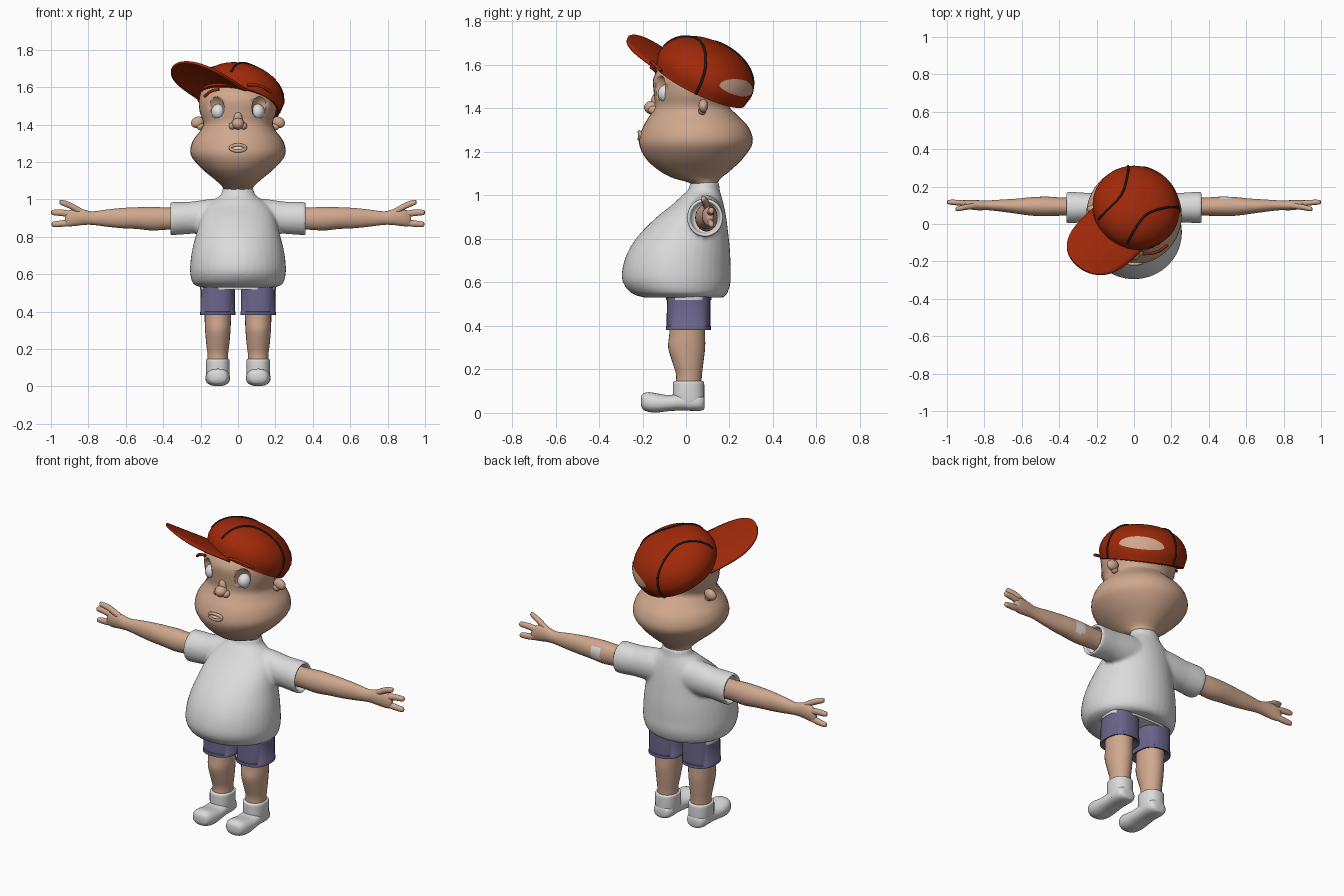
import bpy, bmesh, math
from mathutils import Matrix, Vector

if "Cube" in bpy.data.objects:
    bpy.data.objects.remove(bpy.data.objects["Cube"])


def colour(name, *rgb):
    m = bpy.data.materials.new(name)
    m.use_nodes = True
    m.diffuse_color = (*rgb, 1)
    m.node_tree.nodes["Principled BSDF"].inputs["Base Color"].default_value = (*rgb, 1)
    return m


SKIN = colour("skin", 0.63, 0.39, 0.27)
WHITE = colour("white_cloth", 0.71, 0.71, 0.71)
EYE = colour("eye_white", 0.75, 0.76, 0.78)
PURPLE = colour("purple_cloth", 0.145, 0.128, 0.255)
RED = colour("cap_red", 0.35, 0.022, 0.003)
BROW = colour("brow_red", 0.3, 0.018, 0.004)
BLACK = colour("black", 0.012, 0.01, 0.01)


def finish(name, bm, *mats, angle=50):
    bmesh.ops.recalc_face_normals(bm, faces=bm.faces)
    me = bpy.data.meshes.new(name)
    bm.to_mesh(me)
    bm.free()
    ob = bpy.data.objects.new(name, me)
    bpy.context.collection.objects.link(ob)
    for m in mats:
        me.materials.append(m)
    bpy.ops.object.select_all(action="DESELECT")
    ob.select_set(True)
    bpy.context.view_layer.objects.active = ob
    bpy.ops.object.shade_smooth_by_angle(angle=math.radians(angle))
    return ob


def smooth_rows(rows, steps):
    out = []
    for i in range(len(rows) - 1):
        p = [rows[max(i - 1, 0)], rows[i], rows[i + 1], rows[min(i + 2, len(rows) - 1)]]
        for k in range(steps):
            t = k / steps
            out.append([b + t / 2 * (c - a + t * (2 * a - 5 * b + 4 * c - d + t * (3 * (b - c) + d - a)))
                        for a, b, c, d in zip(*p)])
    return out + [list(rows[-1])]


PLACE = {"x": lambda t, a, b: (t, a, b), "y": lambda t, a, b: (a, t, b), "z": lambda t, a, b: (a, b, t)}


def loft(bm, axis, rows, n=28, steps=4, power=2.0):
    """Rows: position on the axis, two centre coordinates, two radii."""
    rings = []
    for t, a, b, ra, rb in smooth_rows(rows, steps):
        ring = []
        for i in range(n):
            c, s = math.cos(math.tau * i / n), math.sin(math.tau * i / n)
            u = math.copysign(abs(c) ** (2 / power), c)
            v = math.copysign(abs(s) ** (2 / power), s)
            ring.append(bm.verts.new(PLACE[axis](t, a + ra * u, b + rb * v)))
        rings.append(ring)
    for r, q in zip(rings, rings[1:]):
        for i in range(n):
            bm.faces.new((r[i], r[(i + 1) % n], q[(i + 1) % n], q[i]))
    bm.faces.new(rings[0])
    bm.faces.new(rings[-1])


def upright(rows, x=0):
    """Rows of height, half width, front y and back y."""
    return [(z, x, (f + b) / 2, w, (b - f) / 2) for z, w, f, b in rows]


def ball(name, centre, radii, mat, tilt=0):
    bm = bmesh.new()
    m = Matrix.Translation(centre) @ Matrix.Rotation(tilt, 4, "Y") @ Matrix.Diagonal((*radii, 1))
    bmesh.ops.create_uvsphere(bm, u_segments=24, v_segments=14, radius=1, matrix=m)
    return finish(name, bm, mat)


def carve(target, cutter):
    mod = target.modifiers.new("socket", "BOOLEAN")
    mod.operation, mod.object, mod.solver = "DIFFERENCE", cutter, "EXACT"
    bpy.context.view_layer.objects.active = target
    bpy.ops.object.modifier_apply(modifier=mod.name)
    bpy.data.objects.remove(cutter)


def cord(name, pts, radius, mat, cyclic=False):
    cu = bpy.data.curves.new(name, "CURVE")
    cu.dimensions = "3D"
    cu.bevel_depth, cu.bevel_resolution, cu.use_fill_caps = radius, 3, True
    sp = cu.splines.new("POLY")
    sp.points.add(len(pts) - 1)
    for p, co in zip(sp.points, pts):
        p.co = (*co, 1)
    sp.use_cyclic_u, sp.use_smooth = cyclic, True
    cu.materials.append(mat)
    bpy.context.collection.objects.link(bpy.data.objects.new(name, cu))


# Shirt: body and sleeves blended into one surface
bm = bmesh.new()
loft(bm, "z", upright([(.53, .2, -.19, .17), (.55, .24, -.25, .19), (.6, .255, -.29, .205), (.66, .255, -.293, .205),
                       (.74, .243, -.268, .203), (.82, .222, -.215, .195), (.9, .2, -.135, .185),
                       (.96, .17, -.06, .173), (1, .125, -.018, .162), (1.025, .092, .01, .155),
                       (1.06, .083, .02, .153)]), n=40)
for s in (1, -1):
    loft(bm, "x", [(s * x, .088, z, ry, rz) for x, z, ry, rz in
                   [(.05, .91, .08, .09), (.15, .908, .08, .094), (.25, .902, .079, .086), (.358, .897, .084, .089),
                    (.358, .897, .068, .073), (.32, .897, .066, .071)]], steps=2)
shirt = finish("shirt", bm, WHITE)
rm = shirt.modifiers.new("blend", "REMESH")
rm.mode, rm.voxel_size, rm.use_smooth_shade = "VOXEL", .01, True
sm = shirt.modifiers.new("soften", "SMOOTH")
sm.iterations, sm.factor = 5, .5

bm = bmesh.new()
loft(bm, "z", upright([(.518, .203, -.092, .117), (.56, .203, -.092, .117)]), steps=1, power=3)
finish("undershirt_hem", bm, WHITE)

# Head and neck
bm = bmesh.new()
loft(bm, "z", upright([(1.02, .07, .03, .14), (1.055, .078, .02, .145), (1.08, .095, -.06, .162), (1.115, .135, -.125, .205),
                       (1.17, .2, -.185, .262), (1.24, .253, -.216, .306), (1.31, .243, -.2, .29),
                       (1.37, .2, -.165, .235), (1.41, .186, -.145, .2), (1.47, .205, -.148, .215),
                       (1.54, .208, -.15, .23), (1.6, .185, -.11, .21), (1.66, .12, -.04, .15),
                       (1.69, .03, .03, .08)]), n=40)
head = finish("head", bm, SKIN)

# Face
ball("nose_tip", (0, -.155, 1.404), (.034, .038, .031), SKIN)
ball("nose_bridge", (0, -.132, 1.428), (.026, .03, .045), SKIN)
ball("teeth", (0, -.209, 1.273), (.034, .012, .013), EYE)
oval = [(math.cos(math.tau * i / 24), math.sin(math.tau * i / 24)) for i in range(24)]
cord("lips", [(.04 * c, -.214 + .006 * c * c, 1.275 + .016 * v) for c, v in oval], .009, SKIN, True)
for s, side in ((1, "left"), (-1, "right")):
    ball(side + "_nostril", (s * .029, -.148, 1.392), (.02, .026, .02), SKIN)
    carve(head, ball(side + "_socket_cutter", (s * .12, -.145, 1.493), (.047, .065, .068), SKIN, s * .15))
    ball(side + "_eyeball", (s * .106, -.088, 1.468), (.037, .042, .042), EYE)
    ball(side + "_ear", (s * .215, .08, 1.412), (.037, .022, .03), SKIN, s * .35)
    ball(side + "_ear_lobe", (s * .2, .075, 1.39), (.022, .018, .02), SKIN)
cord("left_eyebrow", [(.05, -.16, 1.612), (.1, -.156, 1.612), (.14, -.142, 1.598), (.178, -.113, 1.572)], .008, BROW)
cord("right_eyebrow", [(-.1, -.16, 1.588), (-.13, -.152, 1.584), (-.155, -.14, 1.572), (-.18, -.122, 1.55)], .008, BROW)

# Cap frame: x runs to the brim, y sideways, z up through the crown
up = Vector((.23, .47, 1)).normalized()
fwd = Vector((-.64, -.77, 0))
fwd = (fwd - up * fwd.dot(up)).normalized()
CAP = Matrix((fwd, up.cross(fwd), up)).transposed().to_4x4()
CAP.translation = (0, .065, 1.506)
RAD, WALL, TOP = .236, .05, .16


def crown_radius(h):
    if h < WALL:
        return RAD - .011 * (1 - h / WALL)
    return RAD * max(0, 1 - ((h - WALL) / TOP) ** 2) ** (1 / 2.3)


def crown_height(r):
    return WALL + TOP * math.sqrt(max(0, 1 - (r / RAD) ** 2.3))


def on_crown(angle, h, lift=1.0):
    r = crown_radius(h) * lift
    return CAP @ Vector((r * math.cos(angle), r * math.sin(angle), h * lift))


heights = [0, .025] + [WALL + TOP * math.sin(i * math.pi / 28) for i in range(14)]
bm = bmesh.new()
loft(bm, "z", [(h, 0, 0, crown_radius(h), crown_radius(h)) for h in heights + [WALL + TOP * .9995]], n=48, steps=1)
bm.transform(CAP)
finish("cap_crown", bm, RED)

# Cap brim: rounded outline, gently arched across
bm = bmesh.new()
grid = []
for i in range(17):
    u = math.sin(i / 16 * math.pi / 2) * .998
    half = .175 * (1 - u ** 3.5) ** .5
    across = [half * v / 8 for v in range(-8, 9)]
    grid.append([bm.verts.new(CAP @ Vector((.14 + .335 * u, w - .018 * u, .018 - .8 * w * w))) for w in across])
for p, q in zip(grid, grid[1:]):
    for i in range(16):
        bm.faces.new((p[i], p[i + 1], q[i + 1], q[i]))
brim = finish("cap_brim", bm, RED)
so = brim.modifiers.new("thickness", "SOLIDIFY")
so.thickness, so.offset = .012, 0

# Cap seams and the gap at the back
seam = smooth_rows([(-.147, .184), (-.04, .13), (.05, .09), (.12, .085), (.21, .1)], 6)
for s, side in ((1, "left"), (-1, "right")):
    pts = [on_crown(math.atan2(s * b, a), crown_height(math.hypot(a, b))) for a, b in seam]
    pts.insert(0, on_crown(math.atan2(s * .184, -.147), 0))
    cord(side + "_cap_seam", pts, .006, BLACK)
bm = bmesh.new()
rings = [[bm.verts.new(on_crown(math.pi + .55 * k / 6 * c, .085 + (.048 if v > 0 else .022) * k / 6 * v, 1.012))
          for c, v in oval] for k in range(1, 7)]
bm.faces.new(rings[0])
for p, q in zip(rings, rings[1:]):
    for i in range(24):
        bm.faces.new((p[i], p[(i + 1) % 24], q[(i + 1) % 24], q[i]))
finish("cap_back_gap", bm, SKIN)

# Limbs
ARM = [(.3, .093, .897, .046, .057), (.38, .093, .897, .048, .059), (.46, .094, .897, .052, .063), (.54, .094, .9, .05, .058),
       (.62, .095, .9, .041, .054), (.7, .098, .9, .033, .046), (.78, .1, .9, .026, .036),
       (.83, .1, .905, .027, .042), (.88, .104, .903, .025, .046), (.915, .11, .895, .017, .038), (.925, .11, .895, .008, .025)]
FINGERS = {"thumb": ((.83, .098, .93), (.9, .09, .968), (.95, .08, .984)),
           "upper_finger": ((.88, .108, .918), (.94, .114, .928), (.995, .117, .93)),
           "lower_finger": ((.88, .108, .88), (.94, .114, .871), (.992, .117, .867))}
LEG = [(.1, .055, -.05, .07), (.17, .055, -.045, .073), (.23, .062, -.062, .08), (.3, .068, -.082, .088),
       (.36, .07, -.077, .088), (.45, .07, -.075, .088)]
SHORTS = [(.4, .07, -.07, .09), (.381, .088, -.085, .108), (.381, .095, -.093, .115), (.398, .095, -.093, .115),
          (.4, .093, -.09, .112), (.52, .092, -.087, .112), (.55, .09, -.085, .11)]
ANKLE = [(.03, .055, -.05, .08), (.06, .062, -.06, .084), (.13, .063, -.06, .084), (.143, .062, -.058, .082), (.146, .055, -.05, .075)]
# Foot rows: y, half width, sole height, top height
FOOT = [(-.208, .02, .035, .072), (-.198, .046, .016, .088), (-.17, .061, .004, .095), (-.13, .066, .002, .089),
        (-.08, .064, .008, .082), (-.02, .06, .011, .09), (.05, .058, .009, .09), (.078, .045, .013, .08),
        (.086, .025, .025, .065)]
for s, side in ((1, "left"), (-1, "right")):
    bm = bmesh.new()
    loft(bm, "x", [(s * r[0], *r[1:]) for r in ARM])
    if s > 0:  # pale patch behind the left forearm
        for f in bm.faces:
            c = f.calc_center_median()
            f.material_index = int(abs(c.x - .49) < .035 and abs(c.z - .9) < .035 and c.y > .1)
    finish(side + "_arm", bm, SKIN, WHITE)
    for finger, pts in FINGERS.items():
        bm = bmesh.new()
        tip = pts[2]
        rows = [(s * x, y, z, .015, .018) for x, y, z in pts]
        rows[2] = (s * (tip[0] - .004), *tip[1:], .012, .014)
        loft(bm, "x", rows + [(s * (tip[0] + .004), *tip[1:], .004, .005)], n=14)
        finish(side + "_" + finger, bm, SKIN)
    x = s * .108
    for part, rows, mat, steps, power in (("leg", LEG, SKIN, 4, 2), ("shorts_leg", SHORTS, PURPLE, 1, 2.5),
                                          ("shoe_ankle", ANKLE, WHITE, 2, 2.3)):
        bm = bmesh.new()
        loft(bm, "z", upright(rows, x), steps=steps, power=power)
        finish(side + "_" + part, bm, mat)
    bm = bmesh.new()
    loft(bm, "y", [(y, x, (lo + hi) / 2, w, (hi - lo) / 2) for y, w, lo, hi in FOOT], power=2.4)
    finish(side + "_shoe_foot", bm, WHITE)
